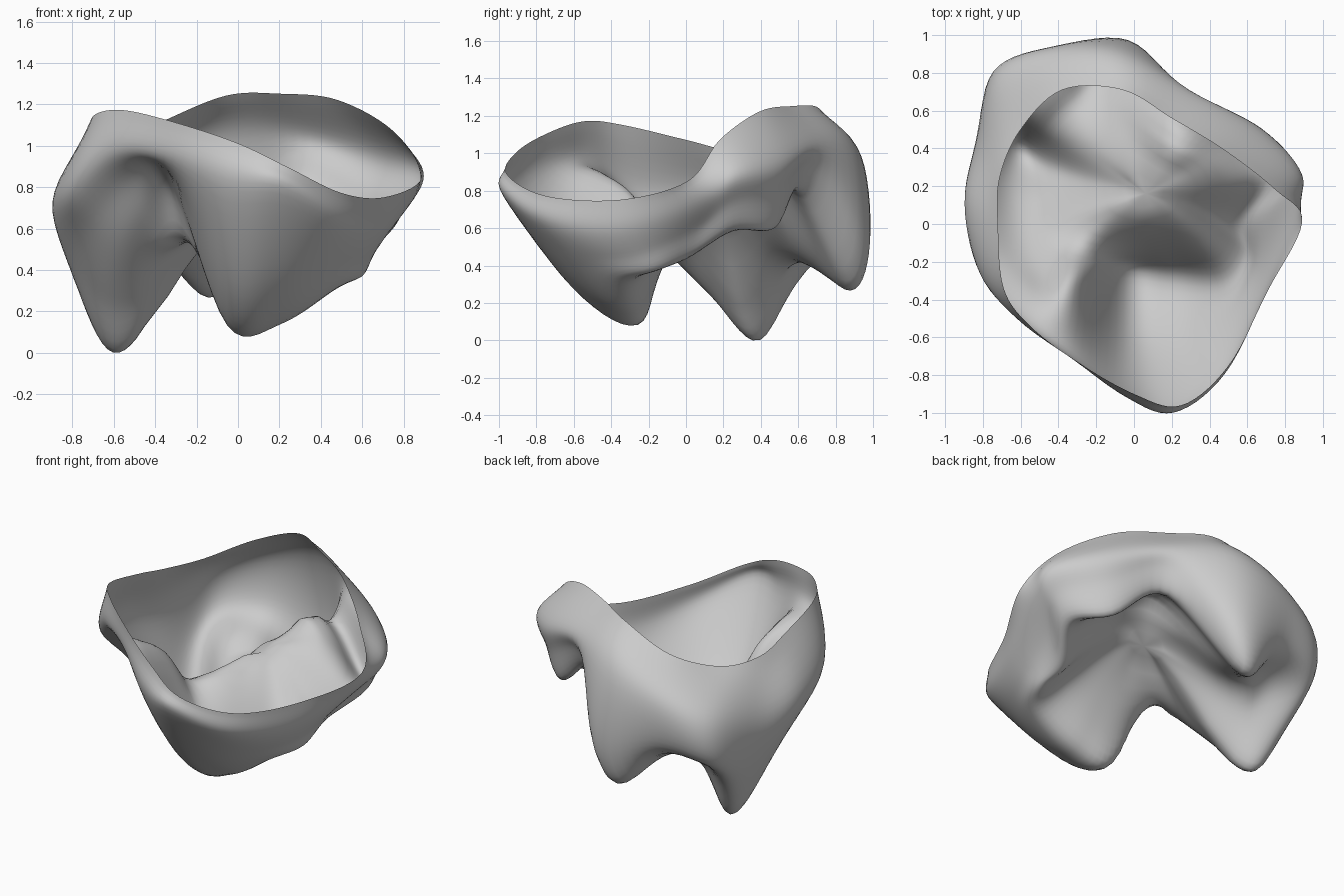
import bpy, bmesh
from mathutils import Vector

if "Cube" in bpy.data.objects:
    bpy.data.objects.remove(bpy.data.objects["Cube"])

# Guide rings, 16 stations counter-clockwise from +x
RIM = [(.89, .01, .84), (.75, .18, 1.06), (.48, .39, 1.21), (.2, .56, 1.24),
       (-.06, .71, 1.23), (-.38, .71, 1.1), (-.6, .5, 1.0), (-.71, .25, 1.0),
       (-.72, .0, 1.06), (-.69, -.34, 1.14), (-.55, -.54, 1.16), (-.3, -.73, 1.1),
       (0, -.9, 1.0), (.25, -.96, .88), (.5, -.75, .76), (.71, -.35, .74)]
BELT = [(.85, .09, .73), (.89, .26, .88), (.67, .5, .95), (.29, .7, 1.05),
        (-.07, .92, 1.0), (-.43, .92, .9), (-.73, .78, .78), (-.84, .42, .66),
        (-.9, .1, .72), (-.82, -.26, .78), (-.61, -.5, .95), (-.36, -.67, .93),
        (-.06, -.89, .78), (.2, -.98, .76), (.48, -.78, .63), (.69, -.35, .58)]
CREST = [(.57, .02, .43), (.7, .25, .57), (.55, .47, .58), (.24, .6, .79),
         (-.1, .88, .25), (-.37, .75, .46), (-.55, .59, .4), (-.6, .4, -.02),
         (-.6, .14, .22), (-.54, -.1, .46), (-.45, -.25, .64), (-.3, -.29, .75),
         (-.05, -.25, .11), (.21, -.28, .13), (.47, -.29, .3), (.58, -.15, .36)]
FOSSA = [(.4, .1, .62), (.43, .21, .73), (.36, .33, .84), (.17, .42, .88),
         (-.1, .6, .5), (-.28, .5, .42), (-.36, .42, .33), (-.38, .28, .19),
         (-.37, .14, .32), (-.35, .05, .43), (-.31, -.02, .47), (-.22, -.08, .48),
         (-.02, -.12, .4), (.15, -.09, .48), (.3, -.06, .54), (.37, .02, .57)]
# How far the wall has come inward / downward midway from belt to crest
WALL = [(.5, .5), (.35, .5), (.3, .5), (.2, .5), (-1.4, .65), (.05, .7), (0, .75),
        (.3, .55), (.4, .6), (.45, .52), (.5, .45), (.5, .45),
        (.5, .72), (.52, .72), (.5, .66), (.45, .6)]
CENTRE = Vector((.07, .16, .76))
AROUND = 7
STEPS = (7, 7, 7, 7, 4)


def spline(a, b, c, d, t):
    """Smooth curve from b to c."""
    return .5 * (2 * b + (c - a) * t + (2 * a - 5 * b + 4 * c - d) * t * t
                 + (3 * b - a - 3 * c + d) * t ** 3)


def closed_curve(points):
    p = [Vector(q) for q in points]
    n = len(p)
    return [spline(p[i - 1], p[i], p[(i + 1) % n], p[(i + 2) % n], k / AROUND)
            for i in range(n) for k in range(AROUND)]


def between(b, c, f, g):
    """Wall point: f of the way across, g of the way down."""
    return (b[0] + (c[0] - b[0]) * f, b[1] + (c[1] - b[1]) * f,
            b[2] + (c[2] - b[2]) * g)


wall = [between(b, c, *w) for b, c, w in zip(BELT, CREST, WALL)]
rings = [closed_curve(r) for r in (RIM, BELT, wall, CREST, FOSSA)]
count = len(rings[0])

# Loft each station from the rim, over the cusps and into the central pit
bm = bmesh.new()
columns = []
for i in range(count):
    c = [r[i] for r in rings] + [CENTRE]
    path = [2 * c[0] - c[1]] + c + [rings[-1][(i + count // 2) % count]]
    columns.append([bm.verts.new(spline(*path[s:s + 4], k / n))
                    for s, n in enumerate(STEPS) for k in range(n)])
pit = bm.verts.new(CENTRE)
for i in range(count):
    a, b = columns[i], columns[(i + 1) % count]
    for j in range(len(a) - 1):
        bm.faces.new((a[j], a[j + 1], b[j + 1], b[j]))
    bm.faces.new((a[-1], pit, b[-1]))


def relax(verts, times):
    for _ in range(times):
        bmesh.ops.smooth_vert(bm, verts=verts, factor=.5, use_axis_x=True,
                              use_axis_y=True, use_axis_z=True)


# Relax the sheet, leaving the rim crisp, and blend the centre further
relax([v for v in bm.verts if not v.is_boundary], 2)
relax([v for col in columns for v in col[-6:]], 8)
# Even out the heights around the pit
for back, mix in ((1, .9), (2, .6), (3, .3)):
    ring = [col[-back] for col in columns]
    heights = [v.co.z for v in ring]
    for i, v in enumerate(ring):
        near = sum(heights[(i + k) % count] for k in range(-14, 15)) / 29
        v.co.z += (near - v.co.z) * mix
pit.co.z = sum(col[-1].co.z for col in columns) / count

# Rest on the ground
low = min(v.co.z for v in bm.verts)
for v in bm.verts:
    v.co.z -= low

mesh = bpy.data.meshes.new("crown_shell")
bm.to_mesh(mesh)
bm.free()
shell = bpy.data.objects.new("crown_shell", mesh)
bpy.context.collection.objects.link(shell)
for f in mesh.polygons:
    f.use_smooth = True

# Plain grey finish
grey = bpy.data.materials.new("light_grey")
grey.diffuse_color = (.6, .6, .6, 1)
grey.use_nodes = True
grey.node_tree.nodes["Principled BSDF"].inputs["Base Color"].default_value = grey.diffuse_color
mesh.materials.append(grey)
